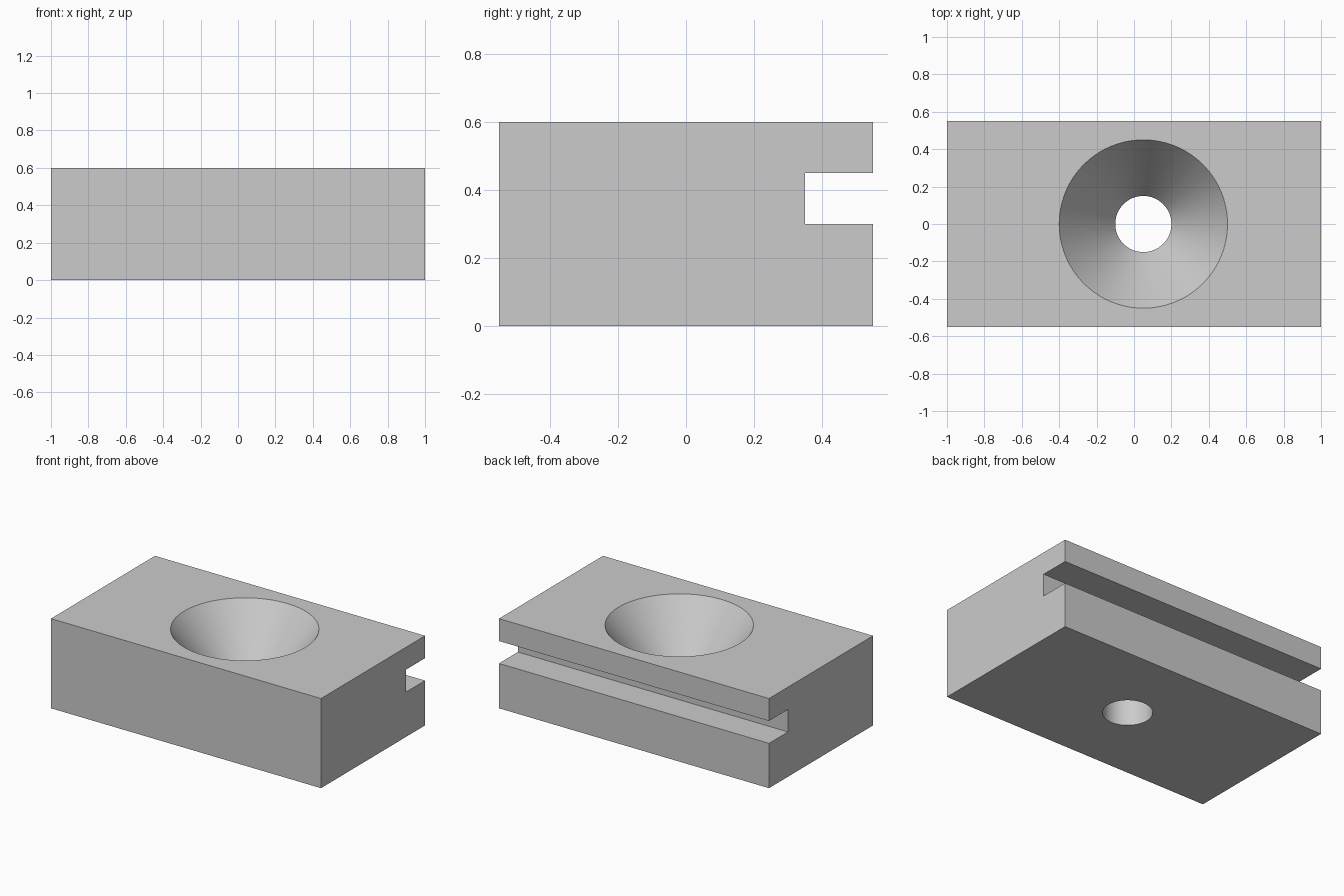
import bpy
import bmesh
from math import pi, radians
from mathutils import Vector

cube = bpy.data.objects.get("Cube")
if cube:
    bpy.data.objects.remove(cube, do_unlink=True)

LENGTH, DEPTH, HEIGHT = 2.0, 1.1, 0.6
SLOT_Y, SLOT_LOW, SLOT_HIGH = 0.35, 0.30, 0.45
HOLE_X, BORE_R, RIM_R, BORE_TOP = 0.05, 0.15, 0.45, 0.2

grey = bpy.data.materials.new("light_grey")
grey.use_nodes = True
colour = (0.6, 0.6, 0.6, 1)
grey.diffuse_color = colour
grey.node_tree.nodes["Principled BSDF"].inputs["Base Color"].default_value = colour


def add_object(name, bm):
    bmesh.ops.recalc_face_normals(bm, faces=bm.faces)
    mesh = bpy.data.meshes.new(name)
    bm.to_mesh(mesh)
    bm.free()
    mesh.materials.append(grey)
    obj = bpy.data.objects.new(name, mesh)
    bpy.context.collection.objects.link(obj)
    return obj


# Block: side profile with the rear slot, extruded along x
back = DEPTH / 2
profile = [(-back, 0), (back, 0), (back, SLOT_LOW), (SLOT_Y, SLOT_LOW),
           (SLOT_Y, SLOT_HIGH), (back, SLOT_HIGH), (back, HEIGHT), (-back, HEIGHT)]
bm = bmesh.new()
side = bm.faces.new([bm.verts.new((-LENGTH / 2, y, z)) for y, z in profile])
extruded = bmesh.ops.extrude_face_region(bm, geom=[side])["geom"]
bmesh.ops.translate(bm, vec=(LENGTH, 0, 0),
                    verts=[v for v in extruded if isinstance(v, bmesh.types.BMVert)])
block = add_object("slotted_block", bm)

# Cutter: straight bore below a conical countersink, overshooting both faces
over = 0.1
slope = (RIM_R - BORE_R) / (HEIGHT - BORE_TOP)
outline = [(0, -over), (BORE_R, -over), (BORE_R, BORE_TOP),
           (RIM_R + over * slope, HEIGHT + over), (0, HEIGHT + over)]
bm = bmesh.new()
points = [bm.verts.new((HOLE_X + r, 0, z)) for r, z in outline]
edges = [bm.edges.new(pair) for pair in zip(points, points[1:])]
bmesh.ops.spin(bm, geom=points + edges, cent=Vector((HOLE_X, 0, 0)),
               axis=(0, 0, 1), angle=2 * pi, steps=96)
bmesh.ops.remove_doubles(bm, verts=bm.verts, dist=0.0001)
cutter = add_object("hole_cutter", bm)
cutter.hide_render = True

# Cut the hole, then discard the cutter
cut = block.modifiers.new("countersunk_hole", 'BOOLEAN')
cut.operation = 'DIFFERENCE'
cut.solver = 'EXACT'
cut.object = cutter
bpy.ops.object.select_all(action='DESELECT')
block.select_set(True)
bpy.context.view_layer.objects.active = block
bpy.ops.object.modifier_apply(modifier=cut.name)
bpy.data.objects.remove(cutter, do_unlink=True)

# Smooth the round walls, keep the edges crisp
bpy.ops.object.shade_smooth_by_angle(angle=radians(20))
